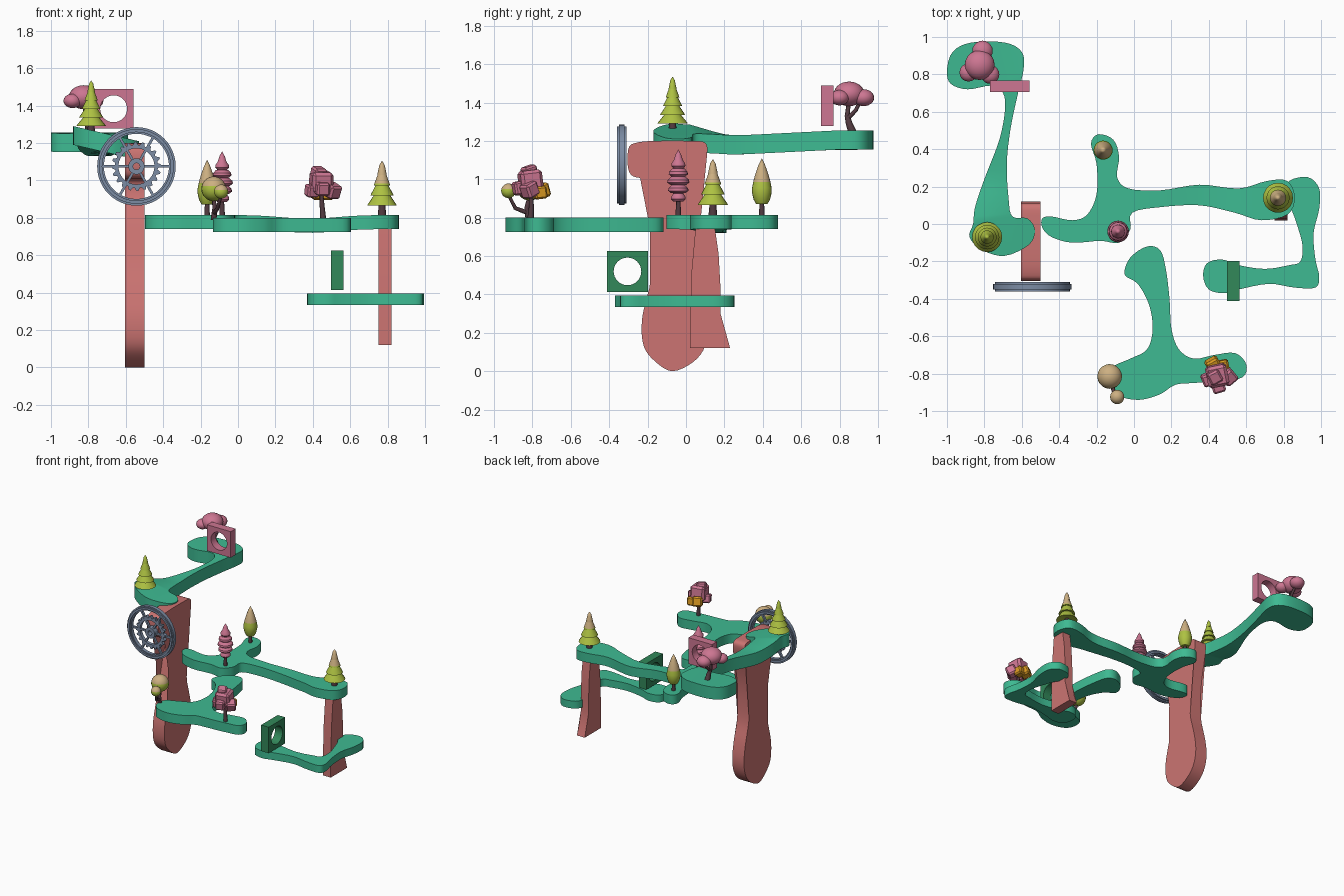
import bpy, bmesh, math
from mathutils import Vector, Matrix

if "Cube" in bpy.data.objects:
    bpy.data.objects.remove(bpy.data.objects["Cube"])


def mat(name, r, g, b):
    m = bpy.data.materials.new(name)
    lin = [(c / 255 / 12.92 if c < 10 else ((c / 255 + 0.055) / 1.055) ** 2.4) for c in (r, g, b)]
    m.diffuse_color = (*lin, 1)
    m.use_nodes = True
    m.node_tree.nodes["Principled BSDF"].inputs["Base Color"].default_value = m.diffuse_color
    return m


GREEN = mat("platform_green", 62, 186, 146)
RED = mat("pillar_red", 204, 116, 114)
PINK = mat("blossom_pink", 205, 118, 146)
DARK = mat("frame_green", 50, 136, 90)
LIME = mat("leaf_lime", 174, 194, 66)
BEIGE = mat("leaf_beige", 205, 176, 130)
BARK = mat("bark", 82, 58, 64)
STEEL = mat("wheel_steel", 124, 140, 164)
ORANGE = mat("leaf_orange", 218, 154, 34)


def finish(name, bm, mats, split=None, angle=35):
    bmesh.ops.recalc_face_normals(bm, faces=bm.faces)
    if split is not None:  # second material above a height
        for f in bm.faces:
            f.material_index = int(f.calc_center_median().z > split)
    me = bpy.data.meshes.new(name)
    bm.to_mesh(me)
    bm.free()
    for m in mats:
        me.materials.append(m)
    ob = bpy.data.objects.new(name, me)
    bpy.context.collection.objects.link(ob)
    bpy.ops.object.select_all(action='DESELECT')
    ob.select_set(True)
    bpy.context.view_layer.objects.active = ob
    if angle:
        bpy.ops.object.shade_smooth_by_angle(angle=math.radians(angle))
    return ob


def smooth_loop(nums, k=4):
    """closed Catmull-Rom loop through points given in hundredths"""
    p = [Vector((nums[i] / 100, nums[i + 1] / 100)) for i in range(0, len(nums), 2)]
    n, out = len(p), []
    for i in range(n):
        a, b, c, d = p[i - 1], p[i], p[(i + 1) % n], p[(i + 2) % n]
        for j in range(k):
            t = j / k
            out.append(0.5 * (2 * b + (c - a) * t + (2 * a - 5 * b + 4 * c - d) * t * t
                              + (3 * b - a - 3 * c + d) * t ** 3))
    return out


def slab(name, loop, low, high, m):
    """closed outline between two placement functions"""
    bm = bmesh.new()
    a = [bm.verts.new(low(p)) for p in loop]
    b = [bm.verts.new(high(p)) for p in loop]
    caps = [bm.faces.new(a), bm.faces.new(b)]
    n = len(loop)
    for i in range(n):
        bm.faces.new((a[i], a[(i + 1) % n], b[(i + 1) % n], b[i]))
    bmesh.ops.triangulate(bm, faces=caps)
    return finish(name, bm, [m])


def platform(name, nums, top, thick):
    return slab(name, smooth_loop(nums), lambda p: (p.x, p.y, top(p.x, p.y) - thick),
                lambda p: (p.x, p.y, top(p.x, p.y)), GREEN)


# Platforms
def upper_height(x, y):
    front = 1.29 - 0.23 * (x + 0.88)
    back = 1.23 + 0.025 * min(1, max(0, (y - 0.3) / 0.5))
    t = min(1, max(0, (y - 0.02) / 0.2))
    return front + (back - front) * t


platform("upper_platform", [
    -100, 82, -97, 92, -87, 97, -69, 97, -60, 92, -59, 83, -62, 70, -66, 51, -68, 32, -67, 13, -65, 4,
    -57, 3, -53, -3, -56, -11, -69, -17, -81, -14, -88, -7, -86, 0, -85, 9, -80, 24, -72, 45, -69, 61,
    -70, 70, -76, 74, -89, 72, -98, 75], upper_height, 0.1)
platform("middle_platform", [
    -49, 3, -44, 4, -33, 2, -25, 5, -20, 16, -20, 32, -23, 43, -19, 48, -11, 45, -8, 36, -9, 25, -3, 19,
    14, 18, 35, 21, 56, 19, 71, 23, 82, 23, 86, 14, 82, 5, 68, 2, 54, 6, 35, 10, 14, 9, -1, 6, -2, -3,
    -8, -10, -18, -9, -33, -10, -44, -7, -49, -2],
    lambda x, y: 0.815 - 0.02 * math.exp(-((x - 0.38) / 0.2) ** 2), 0.075)
platform("front_platform", [
    7, -12, 14, -14, 17, -24, 19, -40, 20, -56, 24, -67, 32, -72, 43, -70, 54, -69, 60, -75, 58, -82,
    46, -84, 32, -85, 22, -86, 14, -91, 3, -94, -8, -92, -13, -86, -12, -77, -2, -72, 7, -67, 10, -56,
    8, -43, 2, -32, -5, -27, -2, -18], lambda x, y: 0.80, 0.075)
platform("lower_platform", [
    37, -28, 39, -21, 47, -19, 56, -22, 70, -24, 83, -22, 89, -20, 90, -11, 87, 0, 84, 8, 80, 15, 83, 23,
    93, 25, 99, 19, 99, 8, 96, -5, 97, -19, 99, -28, 97, -34, 86, -34, 72, -32, 56, -35, 48, -37, 40, -35],
    lambda x, y: 0.395, 0.06)

# Pillars
slab("tall_pillar", smooth_loop([
    -7, 0, -16, 5, -22, 13, -23, 26, -20, 40, -15, 57, -10, 77, -5, 92, -6, 100, -16, 101, -26, 101,
    -30, 105, -30, 116, -26, 119, -16, 120, 2, 120, 10, 119, 11, 113, 9, 103, 6, 87, 5, 71, 6, 53,
    10, 38, 12, 24, 10, 13, 4, 5]), lambda p: (-0.605, p.x, p.y), lambda p: (-0.50, p.x, p.y), RED)
slab("short_pillar", smooth_loop([
    2, 12, 2, 27, 3, 53, 5, 75, 15, 75, 17, 61, 18, 43, 18, 30, 20, 20, 23, 12], 1),
    lambda p: (0.75, p.x, p.y), lambda p: (0.82, p.x, p.y), RED)


# Rings: wheel and square frames
def ring(name, n, r_in, r_out, depth, loc, u, m):
    bm = bmesh.new()
    u, w = Vector(u), Vector((0, 0, 1))
    nrm = u.cross(w)
    rows = []
    for i in range(n):
        a = 2 * math.pi * i / n
        d = u * math.cos(a) + w * math.sin(a)
        rows.append([bm.verts.new(Vector(loc) + d * r + nrm * s * depth / 2)
                     for r, s in ((r_in, -1), (r_out(i, a), -1), (r_out(i, a), 1), (r_in, 1))])
    for i in range(n):
        p, q = rows[i], rows[(i + 1) % n]
        for j in range(4):
            bm.faces.new((p[j], p[(j + 1) % 4], q[(j + 1) % 4], q[j]))
    return finish(name, bm, [m])


def square(i, a):
    return 0.106 / max(abs(math.cos(a)), abs(math.sin(a)))


X, Y = (1, 0, 0), (0, 1, 0)
ring("pink_frame", 32, 0.072, square, 0.063, (-0.665, 0.736, 1.383), X, PINK)
ring("green_frame", 32, 0.072, square, 0.068, (0.53, -0.305, 0.52), Y, DARK)
C = Vector((-0.543, -0.335, 1.075))
ring("wheel_rim", 48, 0.174, lambda i, a: 0.21, 0.028, C, X, STEEL)
ring("wheel_rim_band", 48, 0.183, lambda i, a: 0.2, 0.05, C, X, STEEL)
ring("wheel_gear", 80, 0.096, lambda i, a: 0.132 if i % 4 < 2 else 0.115, 0.026, C, X, STEEL)
ring("wheel_hub", 24, 0.018, lambda i, a: 0.043, 0.044, C, X, STEEL)
bm = bmesh.new()
for i in range(6):
    bmesh.ops.create_cube(bm, size=1, matrix=Matrix.Translation(C) @ Matrix.Rotation(i * math.pi / 3, 4, 'Y')
                          @ Matrix.Translation((0.108, 0, 0)) @ Matrix.Diagonal((0.14, 0.018, 0.014, 1)))
finish("wheel_spokes", bm, [STEEL])


# Tree helpers
def lathe(name, x, y, prof, mats, split=None, n=20):
    bm = bmesh.new()
    vs = [bm.verts.new((x + r, y, z)) for r, z in prof]
    es = [bm.edges.new(e) for e in zip(vs, vs[1:])]
    bmesh.ops.spin(bm, geom=vs + es, cent=(x, y, 0), axis=(0, 0, 1), angle=2 * math.pi, steps=n)
    bmesh.ops.remove_doubles(bm, verts=bm.verts, dist=1e-4)
    return finish(name, bm, mats, split)


def trunk(name, pts, r0=0.017, r1=0.009):
    cu = bpy.data.curves.new(name, 'CURVE')
    cu.dimensions, cu.bevel_depth, cu.bevel_resolution, cu.use_fill_caps = '3D', 1, 2, True
    sp = cu.splines.new('POLY')
    sp.points.add(len(pts) - 1)
    for i, p in enumerate(pts):
        sp.points[i].co = (*p, 1)
        sp.points[i].radius = r0 + (r1 - r0) * i / (len(pts) - 1)
    cu.materials.append(BARK)
    ob = bpy.data.objects.new(name, cu)
    bpy.context.collection.objects.link(ob)
    bpy.ops.object.select_all(action='DESELECT')
    ob.select_set(True)
    bpy.context.view_layer.objects.active = ob
    bpy.ops.object.convert(target='MESH')


def pine(name, x, y, z0, z1, r, tiers, mats, split=None):
    prof, h = [(0, z0 + 0.012)], (z1 - z0) / (tiers + 0.4)
    for i in range(tiers):
        ri, z = r * (1 - i / (tiers + 0.4)), z0 + h * i
        prof += [(ri, z), (ri * 0.93, z + h * 0.18), (ri * 0.55, z + h)]
    lathe(name, x, y, prof + [(0, z1)], mats, split)
    trunk(name + "_trunk", [(x, y, z0 - 0.065), (x, y, z0 + 0.03)], 0.024, 0.015)


def ball(name, x, y, z, r, mats, split=None, sz=1):
    bm = bmesh.new()
    bmesh.ops.create_uvsphere(bm, u_segments=20, v_segments=14, radius=r,
                              matrix=Matrix.Translation((x, y, z)) @ Matrix.Diagonal((1, 1, sz, 1)))
    finish(name, bm, mats, split)


def block(name, x, y, z, s, turn, m):
    bm = bmesh.new()
    bmesh.ops.create_cube(bm, size=s, matrix=Matrix.Translation((x, y, z))
                          @ Matrix.Rotation(turn, 4, 'Z') @ Matrix.Rotation(turn * 0.6, 4, 'X'))
    bmesh.ops.bevel(bm, geom=bm.edges[:], offset=s * 0.14, segments=1, affect='EDGES')
    finish(name, bm, [m], angle=0)


# Pines
pine("upper_pine", -0.785, -0.07, 1.29, 1.535, 0.08, 5, [LIME])
pine("right_pine", 0.77, 0.14, 0.865, 1.105, 0.08, 4, [LIME, BEIGE], 1.0)

# Pink layered tree
prof, z = [(0, 0.885)], 0.885
for r in (0.038, 0.053, 0.058, 0.05, 0.037):
    prof += [(r * 0.7, z), (r, z + 0.012), (r * 0.96, z + 0.026), (r * 0.65, z + 0.042)]
    z += 0.043
lathe("pink_layered_tree", -0.085, -0.04, prof + [(0.014, 1.13), (0, 1.155)], [PINK])
trunk("pink_layered_tree_trunk", [(-0.085, -0.04, 0.8), (-0.085, -0.04, 0.9)], 0.016, 0.01)

# Egg-shaped tree
lathe("egg_tree", -0.165, 0.395, [(0, 0.87), (0.03, 0.872), (0.043, 0.895), (0.051, 0.93), (0.051, 0.955),
      (0.045, 0.985), (0.043, 0.995), (0.033, 1.03), (0.017, 1.075), (0, 1.11)], [LIME, BEIGE], 0.988)
trunk("egg_tree_trunk", [(-0.165, 0.395, 0.8), (-0.165, 0.395, 0.88)], 0.015, 0.012)

# Blossom tree
for i, (x, y, z, r) in enumerate(((-0.825, 0.85, 1.445, 0.08), (-0.81, 0.925, 1.425, 0.055),
                                  (-0.885, 0.81, 1.425, 0.048), (-0.77, 0.80, 1.425, 0.05))):
    ball(f"blossom_{i}", x, y, z, r, [PINK], sz=0.8)
trunk("blossom_trunk", [(-0.80, 0.87, 1.24), (-0.80, 0.85, 1.29), (-0.81, 0.84, 1.33), (-0.825, 0.85, 1.42)], 0.022)
trunk("blossom_branch", [(-0.805, 0.845, 1.32), (-0.80, 0.885, 1.36), (-0.81, 0.91, 1.41)], 0.012)

# Block tree
for i, (x, y, z, s, t, m) in enumerate((
        (0.445, -0.81, 0.99, 0.115, 0.2, PINK), (0.43, -0.815, 1.035, 0.07, 0.5, PINK),
        (0.395, -0.83, 0.945, 0.065, 0.4, PINK), (0.505, -0.815, 0.945, 0.075, 0.7, PINK),
        (0.45, -0.865, 0.955, 0.07, 0.3, PINK), (0.425, -0.755, 0.94, 0.075, 0.5, ORANGE),
        (0.475, -0.76, 0.93, 0.065, 0.2, ORANGE))):
    block(f"leaf_block_{i}", x, y, z, s, t, m)
trunk("block_tree_trunk", [(0.455, -0.81, 0.79), (0.45, -0.805, 0.86), (0.445, -0.81, 0.95)])

# Ball tree
ball("ball_tree_crown", -0.13, -0.815, 0.955, 0.066, [LIME, BEIGE], 0.97)
ball("ball_tree_small_crown", -0.09, -0.925, 0.94, 0.038, [LIME, BEIGE], 0.95)
trunk("ball_tree_trunk", [(-0.13, -0.82, 0.79), (-0.125, -0.83, 0.85), (-0.13, -0.815, 0.92)])
trunk("ball_tree_branch", [(-0.127, -0.825, 0.825), (-0.11, -0.89, 0.85), (-0.09, -0.925, 0.92)], 0.012)
